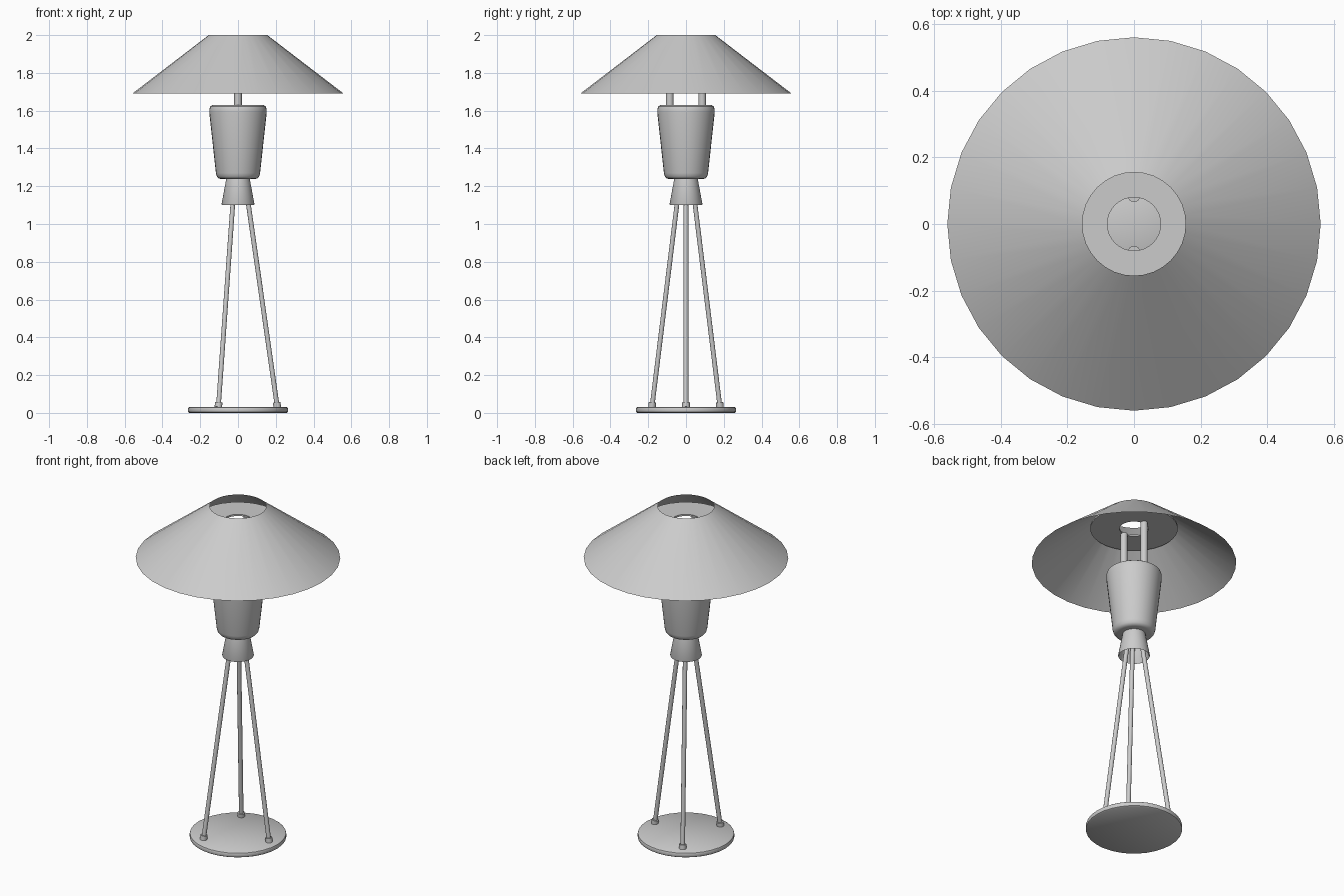
import bpy, bmesh, math
from mathutils import Vector, Matrix

cube = bpy.data.objects.get("Cube")
if cube:
    bpy.data.objects.remove(cube, do_unlink=True)

# One neutral finish for the whole lamp
grey = bpy.data.materials.new("light_grey")
grey.use_nodes = True
COLOUR = (0.6, 0.6, 0.6, 1)
grey.diffuse_color = COLOUR
grey.node_tree.nodes["Principled BSDF"].inputs["Base Color"].default_value = COLOUR


def finish(name, bm):
    bmesh.ops.remove_doubles(bm, verts=bm.verts, dist=0.0001)
    mesh = bpy.data.meshes.new(name)
    bm.to_mesh(mesh)
    bm.free()
    mesh.materials.append(grey)
    obj = bpy.data.objects.new(name, mesh)
    bpy.context.collection.objects.link(obj)
    bpy.ops.object.select_all(action="DESELECT")
    obj.select_set(True)
    bpy.context.view_layer.objects.active = obj
    bpy.ops.object.shade_smooth_by_angle(angle=math.radians(35))
    return obj


def lathe(name, profile, closed=False, steps=32):
    """Revolve an (r, z) profile about the z axis; list it bottom to top for outward faces."""
    bm = bmesh.new()
    verts = [bm.verts.new((r, 0, z)) for r, z in profile]
    pairs = list(zip(verts, verts[1:]))
    if closed:
        pairs.append((verts[-1], verts[0]))
    edges = [bm.edges.new(p) for p in pairs]
    bmesh.ops.spin(bm, geom=verts + edges, cent=(0, 0, 0), axis=(0, 0, 1),
                   angle=math.tau, steps=steps)
    bmesh.ops.remove_doubles(bm, verts=bm.verts, dist=0.0001)
    bmesh.ops.recalc_face_normals(bm, faces=bm.faces)
    return finish(name, bm)


def rod(name, start, end, radius, sides=16):
    start, end = Vector(start), Vector(end)
    axis = end - start
    turn = axis.to_track_quat("Z", "Y").to_matrix().to_4x4()
    bm = bmesh.new()
    bmesh.ops.create_cone(bm, cap_ends=True, segments=sides, radius1=radius, radius2=radius,
                          depth=axis.length,
                          matrix=Matrix.Translation((start + end) / 2) @ turn)
    return finish(name, bm)


# Base disc with softened rim
lathe("base", [(0, 0), (0.257, 0), (0.263, 0.004), (0.265, 0.01), (0.265, 0.022),
               (0.263, 0.028), (0.257, 0.032), (0, 0.032)])

# Three splayed legs with foot ferrules
for i, side in enumerate(("left", "front_right", "back_right")):
    a = (0, -math.tau / 3, math.tau / 3)[i]
    out = Vector((math.cos(a), math.sin(a), 0))
    up = Vector((0, 0, 1))
    rod("leg_" + side, out * 0.208 + up * 0.03, out * 0.043 + up * 1.19, 0.0125)
    rod("foot_" + side, out * 0.208 + up * 0.03, out * 0.2045 + up * 0.056, 0.02)

# Flared collar, open underneath
lathe("collar", [(0.062, 1.24), (0.087, 1.105), (0.085, 1.10), (0.081, 1.105), (0.057, 1.235)],
      closed=True)

# Tapered body with rounded shoulders
lathe("body", [(0, 1.238), (0.09, 1.238), (0.103, 1.242), (0.112, 1.252), (0.117, 1.27),
               (0.152, 1.59), (0.152, 1.608), (0.147, 1.622), (0.135, 1.63), (0, 1.63)])

# Twin posts carrying the shade
for side, y in (("front", -0.086), ("back", 0.086)):
    rod("post_" + side, (0, y, 1.62), (0, y, 1.91), 0.02)

# Ring plate inside the shade
lathe("shade_ring", [(0.08, 1.905), (0.24, 1.905), (0.24, 1.915), (0.08, 1.915)], closed=True)

# Thin conical shade
lathe("shade", [(0.56, 1.69), (0.155, 2.0)])
